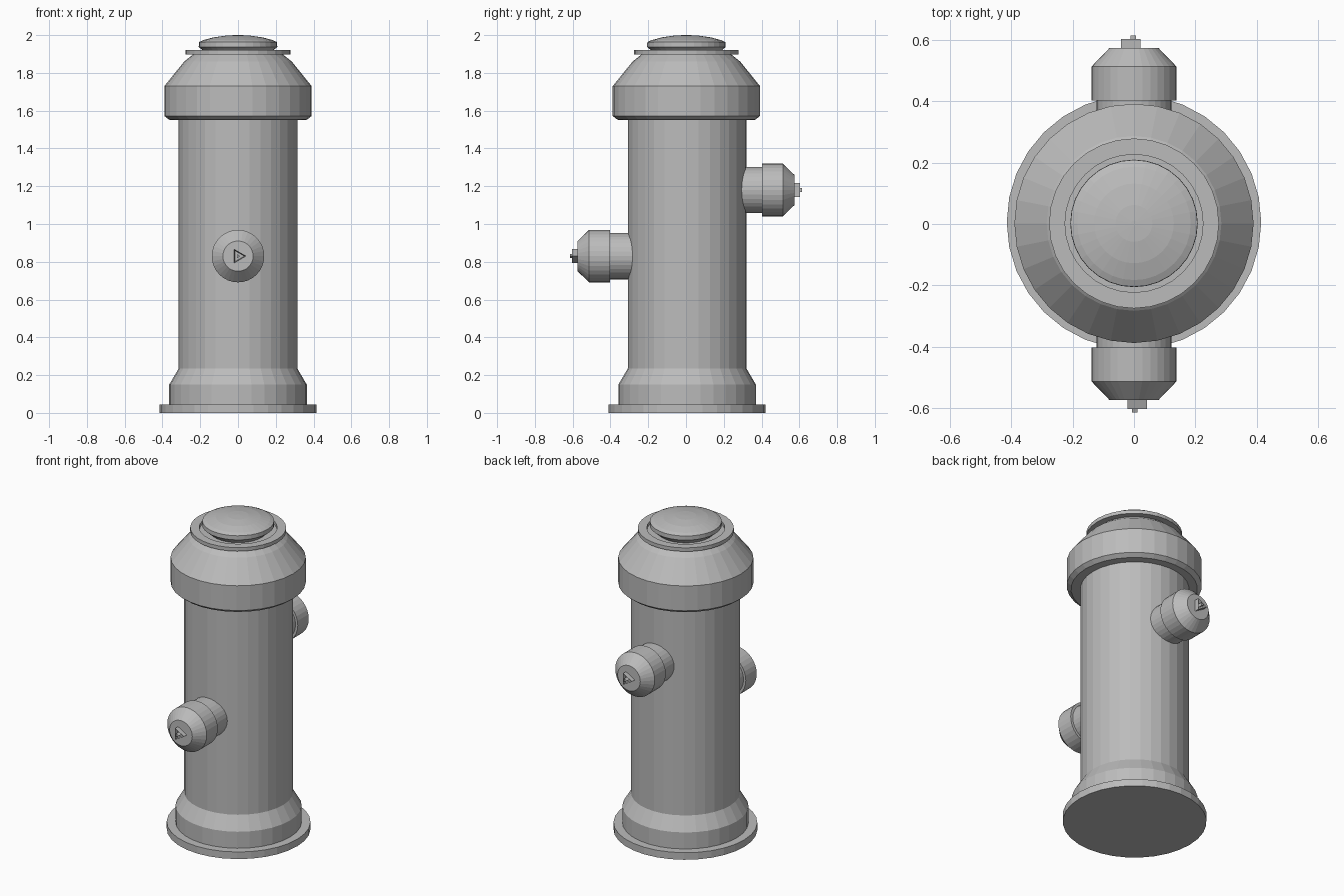
import bpy, bmesh
from math import pi, sin, cos
from mathutils import Matrix

cube = bpy.data.objects.get("Cube")
if cube:
    bpy.data.objects.remove(cube, do_unlink=True)

grey = bpy.data.materials.new("cast iron grey")
grey.use_nodes = True
colour = (0.5, 0.5, 0.5, 1)
grey.diffuse_color = colour
grey.node_tree.nodes["Principled BSDF"].inputs["Base Color"].default_value = colour


def finish(name, bm, matrix):
    bmesh.ops.recalc_face_normals(bm, faces=bm.faces)
    mesh = bpy.data.meshes.new(name)
    bm.to_mesh(mesh)
    bm.free()
    mesh.materials.append(grey)
    obj = bpy.data.objects.new(name, mesh)
    obj.matrix_world = matrix
    bpy.context.collection.objects.link(obj)
    return obj


def lathe(name, profile, matrix, sides=32, closed=False):
    """Spin (radius, height) points; ends are capped unless the profile is a loop."""
    bm = bmesh.new()
    rings = [[bm.verts.new((r * cos(2 * pi * i / sides), r * sin(2 * pi * i / sides), z))
              for i in range(sides)] for r, z in profile]
    pairs = list(zip(rings, rings[1:]))
    if closed:
        pairs.append((rings[-1], rings[0]))
    else:
        bm.faces.new(rings[0])
        bm.faces.new(rings[-1])
    for low, high in pairs:
        for i in range(sides):
            j = (i + 1) % sides
            bm.faces.new((low[i], low[j], high[j], high[i]))
    return finish(name, bm, matrix)


def triangle_nut(name, matrix, radius, start, end, recess):
    """Three-sided prism along z with a sunken inset face."""
    bm = bmesh.new()
    bmesh.ops.create_cone(bm, cap_ends=True, segments=3, radius1=radius, radius2=radius,
                          depth=end - start,
                          matrix=Matrix.Translation((0, 0, (start + end) / 2))
                          @ Matrix.Rotation(pi, 4, "Z"))
    if recess:
        front = max(bm.faces, key=lambda f: f.calc_center_median().z)
        bmesh.ops.inset_individual(bm, faces=[front], thickness=radius * 0.2, depth=-recess)
    return finish(name, bm, matrix)


upright = Matrix.Translation((0, 0.006, 0))

# Main column
lathe("base_flange", [(0.415, 0), (0.415, 0.045), (0.3, 0.045)], upright)
lathe("base_collar", [(0.364, 0.04), (0.364, 0.15), (0.314, 0.235)], upright)
lathe("barrel", [(0.314, 0.04), (0.314, 1.6)], upright)

# Bonnet with rounded shoulder, rim ring and lid
top = Matrix.Translation((0, 0.002, 0))
lathe("bonnet", [(0.3, 1.55), (0.365, 1.552), (0.39, 1.572), (0.39, 1.73),
                 (0.285, 1.86), (0.235, 1.9)], top)
lathe("rim_ring", [(0.277, 1.897), (0.277, 1.92), (0.225, 1.92), (0.225, 1.897)],
      top, closed=True)
lathe("lid", [(0.16, 1.895), (0.197, 1.928), (0.208, 1.937), (0.207, 1.963),
              (0.185, 1.973), (0.13, 1.988), (0.06, 1.998), (0.01, 2.0)], top)

# Two opposite outlets: local z points outward, local x points up
for side, facing, height in (("front", -1, 0.83), ("back", 1, 1.18)):
    axis = Matrix(((0, -facing, 0, 0),
                   (0, 0, facing, 0),
                   (1, 0, 0, height),
                   (0, 0, 0, 1)))
    # Keep the frame right-handed so faces are not mirrored
    if axis.determinant() < 0:
        axis = axis @ Matrix.Diagonal((1, -1, 1, 1))
    lathe(side + "_outlet_neck", [(0.123, 0.25), (0.123, 0.41)], axis)
    lathe(side + "_outlet_cap", [(0.139, 0.403), (0.139, 0.513), (0.08, 0.574)], axis)
    triangle_nut(side + "_outlet_nut", axis, 0.042, 0.56, 0.604, 0.02)
    triangle_nut(side + "_outlet_pin", axis, 0.012, 0.57, 0.614, 0)
